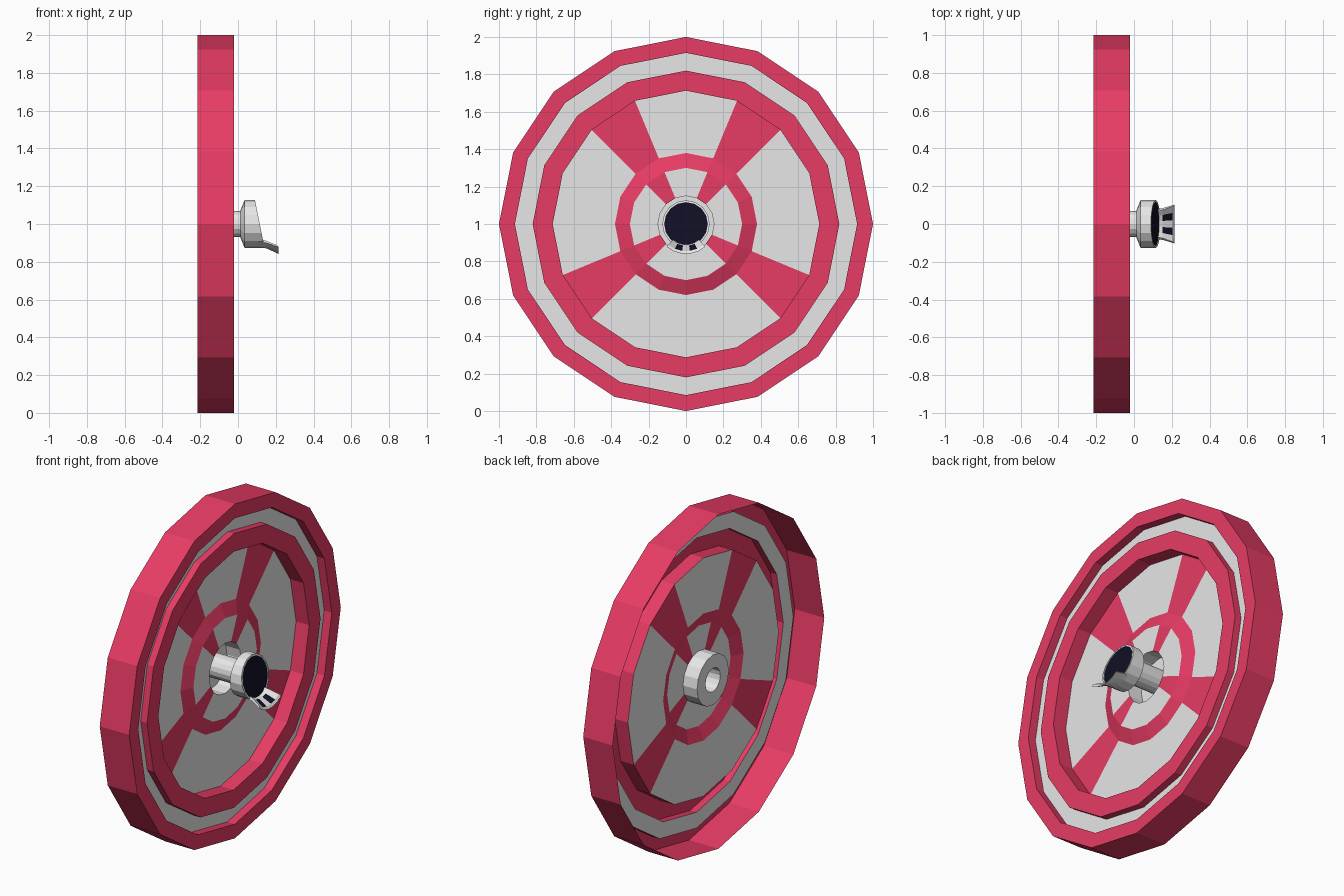
import bpy, bmesh
from math import cos, sin, radians, pi

old = bpy.data.objects.get("Cube")
if old:
    bpy.data.objects.remove(old, do_unlink=True)

SIDES = 16
AXLE_Z = 1.0


def make_material(name, rgb):
    m = bpy.data.materials.new(name)
    m.use_nodes = True
    color = (*rgb, 1)
    m.diffuse_color = color
    m.node_tree.nodes["Principled BSDF"].inputs["Base Color"].default_value = color
    return m


red = make_material("red", (0.8, 0.044, 0.127))
white = make_material("white", (0.8, 0.8, 0.8))
navy = make_material("navy", (0.005, 0.005, 0.018))


def finish(name, bm, mats):
    me = bpy.data.meshes.new(name)
    bm.to_mesh(me)
    bm.free()
    for m in mats:
        me.materials.append(m)
    ob = bpy.data.objects.new(name, me)
    bpy.context.collection.objects.link(ob)
    return ob


def point(x, r, a, slant=0.0):
    """Point at radius r and angle a around the axle; slant leans x with height."""
    return (x - slant * r * sin(a), r * cos(a), AXLE_Z + r * sin(a))


def revolve(name, profile, mats, rule=None, slants=None, cap=False):
    """Spin an (x, radius) profile round the axle; rule(band, side) picks the material."""
    bm = bmesh.new()
    rings = []
    for i, (x, r) in enumerate(profile):
        s = slants[i] if slants else 0.0
        rings.append([bm.verts.new(point(x, r, 2 * pi * k / SIDES, s))
                      for k in range(SIDES)])
    for band, (a, b) in enumerate(zip(rings, rings[1:])):
        for k in range(SIDES):
            n = (k + 1) % SIDES
            f = bm.faces.new((a[k], a[n], b[n], b[k]))
            f.material_index = rule(band, k) if rule else 0
    if cap:
        bm.faces.new(rings[-1])
    return finish(name, bm, mats)


# Outer rim: tread, front border and the step down to the groove
revolve("outer_rim", [(-0.215, 1), (-0.02, 1), (-0.02, 0.915), (-0.07, 0.915)], [red])

# Pale groove between the two rims
revolve("groove", [(-0.07, 0.915), (-0.07, 0.82)], [white])

# Inner rim with its walls
revolve("inner_rim", [(-0.07, 0.82), (-0.028, 0.82), (-0.028, 0.713), (-0.115, 0.713)], [red])

# Disc with four red spokes and a raised conical red band
SPOKES = {2, 5, 9, 14}
revolve("disc", [(-0.115, 0.713), (-0.115, 0.38), (-0.085, 0.30), (-0.085, 0.15)],
        [white, red], lambda band, k: int(band == 1 or k in SPOKES))

# Recessed hub cup and hollow shaft
revolve("hub", [(-0.085, 0.15), (-0.178, 0.15), (-0.178, 0.07), (0.012, 0.07)], [white])

# Knob with a leaning front edge
SLANT = 0.2
revolve("knob", [(0.012, 0.07), (0.035, 0.127), (0.115, 0.127), (0.115, 0.117), (0.11, 0.117)],
        [white], slants=[0, 0, SLANT, SLANT, SLANT])

# Dark face of the knob
revolve("knob_face", [(0.109, 0.118), (0.111, 0.117)], [navy],
        slants=[SLANT, SLANT], cap=True)

# Curved lip under the knob, with dark slots on its upper side
bm = bmesh.new()
STEPS = 5
rows = []
for i in range(STEPS + 1):
    a = radians(-90 + 40 * (2 * i / STEPS - 1))
    section = [(0.125, 0.108), (0.15, 0.116), (0.205, 0.145), (0.215, 0.16), (0.15, 0.13), (0.11, 0.127)]
    rows.append([bm.verts.new(point(x, r, a)) for x, r in section])
for i, (a, b) in enumerate(zip(rows, rows[1:])):
    for j in range(len(a)):
        n = (j + 1) % len(a)
        f = bm.faces.new((a[j], b[j], b[n], a[n]))
        f.material_index = int(j == 1 and i % 2 == 1)
bm.faces.new(rows[0])
bm.faces.new(rows[-1])
bmesh.ops.recalc_face_normals(bm, faces=bm.faces[:])
finish("lip", bm, [white, navy])
